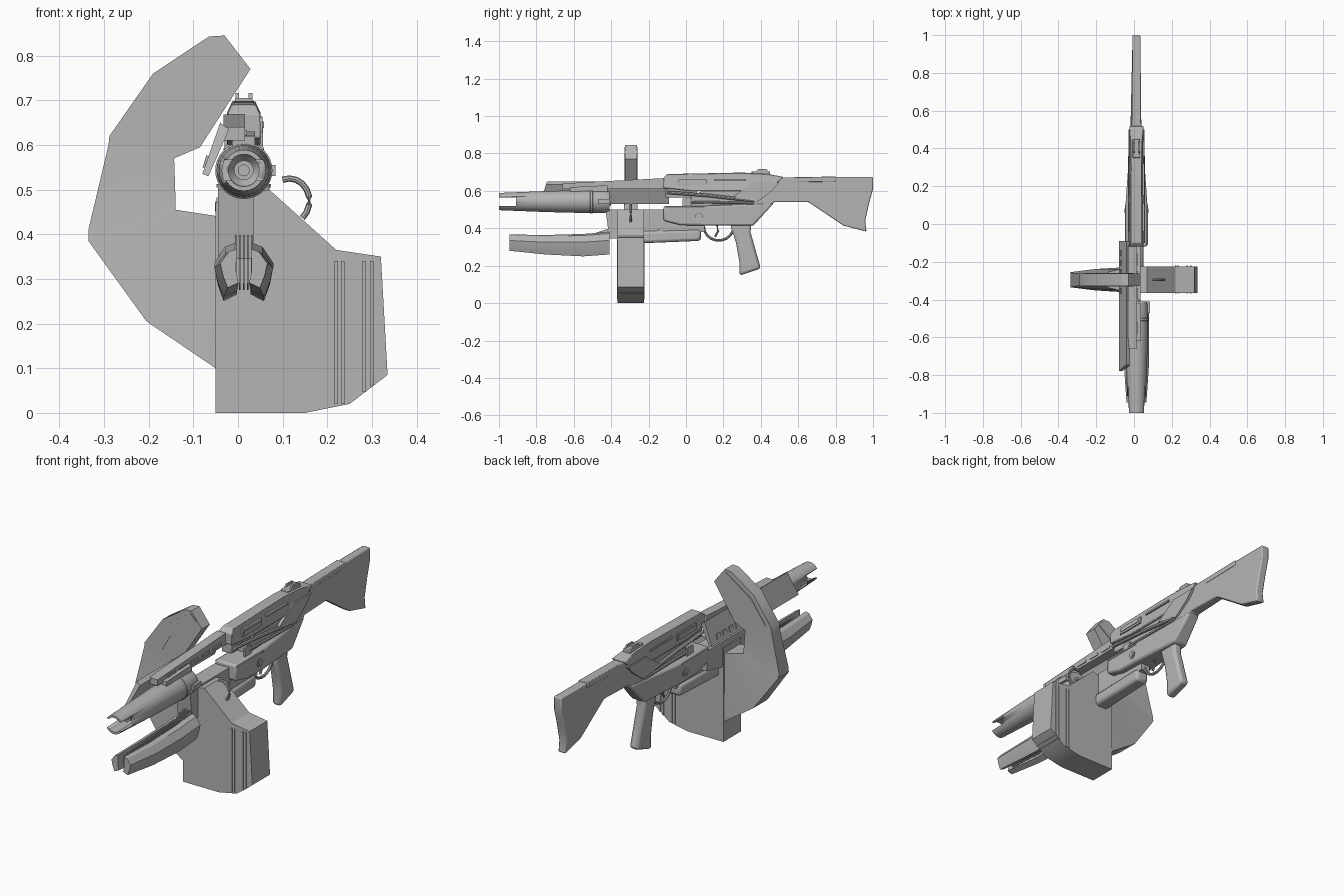
import bpy, bmesh
from math import sin, cos, pi, radians
from mathutils import Vector

if "Cube" in bpy.data.objects:
    bpy.data.objects.remove(bpy.data.objects["Cube"], do_unlink=True)

grey = (.46, .46, .46, 1)
metal = bpy.data.materials.new("plain_grey")
metal.use_nodes = True
metal.diffuse_color = grey
metal.node_tree.nodes["Principled BSDF"].inputs["Base Color"].default_value = grey

centre = .013                  # middle plane of the weapon
bore = .543                    # height of the bore line
feed = -.295                   # middle of the magazine and feed arm
muzzle, shroud_end = -1, -.41
well_front, receiver_front = -.43, -.12
lower_top, upper_base, upper_top = .52, .6, .69


def finish(name, bm, bevel=0):
    bmesh.ops.recalc_face_normals(bm, faces=bm.faces)
    mesh = bpy.data.meshes.new(name)
    bm.to_mesh(mesh)
    bm.free()
    mesh.materials.append(metal)
    part = bpy.data.objects.new(name, mesh)
    bpy.context.collection.objects.link(part)
    if bevel:
        edge = part.modifiers.new("edge", "BEVEL")
        edge.width, edge.segments, edge.limit_method = bevel, 2, "ANGLE"
    bpy.ops.object.select_all(action="DESELECT")
    bpy.context.view_layer.objects.active = part
    part.select_set(True)
    bpy.ops.object.shade_smooth_by_angle(angle=radians(30))
    return part


def loft(name, rings, bevel=0, closed=False):
    """Skin a list of equal rings, capping the ends unless closed."""
    bm = bmesh.new()
    rows = [[bm.verts.new(point) for point in ring] for ring in rings]
    pairs = list(zip(rows, rows[1:]))
    if closed:
        pairs.append((rows[-1], rows[0]))
    else:
        bm.faces.new(rows[0])
        bm.faces.new(rows[-1])
    for near, far in pairs:
        for i in range(len(near)):
            bm.faces.new((near[i - 1], near[i], far[i], far[i - 1]))
    return finish(name, bm, bevel)


def side(name, points, half, middle=centre, bevel=0):
    """Side profile (y, z) with a half width, fixed or as a rule of y and z."""
    width = half if callable(half) else (lambda y, z: half)
    return loft(name, [[(middle + s * width(y, z), y, z) for y, z in points] for s in (-1, 1)], bevel)


def front(name, points, start, end, bevel=0):
    """Front profile (x, z) run along y."""
    return loft(name, [[(x, y, z) for x, z in points] for y in (start, end)], bevel)


def box(name, x, y, z, bevel=0):
    """Box from its span along each axis."""
    (left, right), (low, high) = x, z
    return front(name, [(left, low), (right, low), (right, high), (left, high)], *y, bevel)


def plate(name, x, y, z, half=.004):
    """Thin plate lying on a side face at x."""
    return box(name, (x - half, x + half), y, z)


def circle(radius, count):
    return [(radius * cos(2 * pi * i / count), radius * sin(2 * pi * i / count)) for i in range(count)]


def lathe(name, profile, count=32):
    """Closed (y, radius) profile spun round the bore line."""
    rings = [[(centre + r * u, y, bore + r * v) for y, r in profile] for u, v in circle(1, count)]
    return loft(name, rings, closed=True)


def tube(name, path, radius, count=8):
    """Round rod along a path."""
    path = [Vector(point) for point in path]
    rings = []
    for i, point in enumerate(path):
        along = path[min(i + 1, len(path) - 1)] - path[max(i - 1, 0)]
        turn = along.to_track_quat("Z", "Y")
        rings.append([point + turn @ Vector((u, v, 0)) for u, v in circle(radius, count)])
    return loft(name, rings)


# Magazine with raised ribs on front and back
depth = .07
front("magazine", [(-.05, 0), (.15, 0), (.25, .02), (.335, .085), (.32, .35),
                   (.22, .365), (.07, .5), (-.05, .47)], feed - depth, feed + depth)
for x in (.22, .235, .283, .3):
    base = max(.02, x * .8 - .18)
    plate("magazine_rib", x, (feed - depth - .004, feed + depth + .004), (base, .34))
hook = [radians(a) for a in range(-50, 111, 20)]
tube("magazine_hook", [(.115 + .045 * cos(a), feed, .475 + .05 * sin(a)) for a in hook], .007)

# Feed arm: inner and outer edge stations, thinning as they rise
arm = [((-.01, .435), (-.05, .1)), ((-.075, .445), (-.205, .205)), ((-.14, .455), (-.335, .385)),
       ((-.14, .48), (-.335, .41)), ((-.143, .57), (-.29, .6)), ((-.085, .595), (-.288, .62)),
       ((-.04, .665), (-.19, .76)), ((.015, .75), (-.065, .843)), ((.028, .77), (-.03, .845))]
rings = []
for (inner, inner_z), (outer, outer_z) in arm:
    half = max(.032, .075 - .09 * outer_z)
    rings.append([(inner, feed - half, inner_z), (outer, feed - half, outer_z),
                  (outer, feed + half, outer_z), (inner, feed + half, inner_z)])
loft("feed_arm", rings)
front("feed_arm_panel", [(-.26, .62), (-.18, .735), (-.035, .835), (0, .8), (-.145, .69), (-.19, .61)],
      feed - .035, feed + .035)

# Barrel shroud with a slotted muzzle
shroud = lathe("barrel_shroud", [(muzzle, .046), (-.75, .056), (-.55, .061), (-.43, .06), (shroud_end, .054),
                                 (shroud_end, .02), (-.86, .02), (-.88, .034), (muzzle, .036)])
cutter = box("muzzle_cutter", (-.2, .2), (-1.1, -.91), (bore - .023, bore + .023))
cutter.hide_render = True
slot = shroud.modifiers.new("slot", "BOOLEAN")
slot.object, slot.operation, slot.solver = cutter, "DIFFERENCE", "EXACT"
bpy.context.view_layer.objects.active = shroud
bpy.ops.object.modifier_apply(modifier=slot.name)
bpy.data.objects.remove(cutter, do_unlink=True)
lathe("shroud_collar", [(-.52, .05), (-.51, .064), (-.5, .064), (-.49, .05)])
lathe("barrel", [(-.9, .012), (-.9, .022), (-.4, .022), (-.4, .012)])
box("shroud_catch", (.06, .084), (-.47, shroud_end), (bore - .012, bore + .012))

# Top rail with slots, and the slanted left guard with vents
rail = -.008
side("top_rail", [(-.66, .61), (-.66, .64), (receiver_front, .668), (-.1, .61)], .024, rail)
for i in range(5):
    start = -.58 + i * .09
    for s in (-1, 1):
        plate("rail_slot", rail + s * .024, (start, start + .06), (.622, .634))
    vent = -.37 + i * .05
    front("guard_vent", [(-.079, .55), (-.074, .55), (-.066, .575), (-.071, .577)], vent, vent + .03)
guard = [(-.08, .535), (-.066, .53), (-.02, .635), (-.04, .65)]
loft("left_guard", [[(x, y + rake * (z - .53), z) for x, z in guard] for y, rake in ((-.78, .3), (-.09, 0))])
side("rail_front_block", [(-.62, .59), (-.62, .62), (-.42, .63), (-.42, .59)], .025)

# Lower fore grip: two mirrored shells with cooling fins between
shell = [(.02, 1), (.042, .93), (.066, .63), (.058, .3), (.045, 0), (.015, .13), (.022, .45)]
for s, tag in ((1, "left"), (-1, "right")):
    loft("fore_grip_" + tag, [[(centre + s * x * wide, y, low + h * (high - low)) for x, h in shell]
                              for y, wide, low, high in ((-.945, .8, .28, .367), (-.75, 1, .26, .364),
                                                         (-.55, 1, .25, .37), (shroud_end, 1, .26, .38))])
for i in range(-2, 3):
    side("cooling_fin", [(-.9, .29), (-.9, .345), (-.5, .37), (shroud_end, .4), (shroud_end, .275)],
         .002, centre + i * .009)

# Magazine well and underside housing
side("magazine_well", [(well_front, .5), (-.1, .5), (-.1, .4), (-.37, .345), (shroud_end, .345)], .04, -.005)
side("lower_housing", [(-.24, .32), (-.24, .385), (.08, .393), (.08, .333)], .036, bevel=.015)
box("housing_mount", (-.012, .038), (receiver_front, .1), (.38, .43))

# Lower receiver, tapering to the rear
side("lower_receiver", [(receiver_front, lower_top), (receiver_front, .44), (-.03, .417), (.1, .414),
                        (.36, .414), (.47, .535), (.1, lower_top)],
     lambda y, z: .058 - .07 * max(0, y - .1), bevel=.01)

# Bolt mechanism between the receivers
side("bolt_carrier", [(.02, lower_top), (.02, .56), (.1, .61), (.45, .61), (.45, lower_top)], .026)
box("bolt_block", (-.015, .035), (-.11, .06), (.565, .61), bevel=.004)

# Upper receiver, slimmer along its top
side("upper_receiver", [(receiver_front, .615), (receiver_front, .67), (-.1, upper_top), (.3, .698), (.44, upper_top),
                        (.52, .675), (.47, .63), (.38, upper_base), (.02, upper_base)],
     lambda y, z: .027 if z > .685 else .038, bevel=.004)

# Rear sight
box("sight_base", (-.007, .033), (.35, .45), (.685, .705), bevel=.003)

# Side details repeated on both faces
for s, tag in ((1, "left"), (-1, "right")):
    face = centre + s * .057
    for name, radius, out in (("receiver_pin_", .02, .004), ("receiver_pin_cap_", .011, .007)):
        tube(name + tag, [(face, .07, .462), (face + s * out, .07, .462)], radius, 16)
    plate("receiver_strip_" + tag, face, (-.11, .1), (.505, .513))
    rod = centre + s * .036
    tube("guide_rod_" + tag, [(rod, -.1, .592), (rod, .12, .575), (rod, .36, .548)], .009)
    tube("return_rod_" + tag, [(rod, .02, .54), (rod, .36, .535)], .007)
    plate("linkage_" + tag, rod, (-.02, .03), (lower_top, .56))
    plate("port_frame_" + tag, rod, (-.04, .11), (.628, .662), half=.006)
    plate("port_cover_" + tag, rod, (-.03, .1), (.638, .652), half=.009)
    plate("receiver_rib_" + tag, rod, (.15, .32), (.655, .664), half=.006)
    side("side_brace_" + tag, [(.25, .57), (.36, .645), (.5, .645), (.46, upper_base), (.38, .54)], .007, rod)
    side("sight_ear_" + tag, [(.37, .7), (.385, .716), (.43, .716), (.445, .7)], .004, centre + s * .015)

# Shoulder stock with a slim wrist and raised cheek plate
side("stock", [(.34, .42), (.365, .42), (.47, .54), (.655, .54), (.7, .51), (.84, .415), (.965, .382),
               (.958, .44), (.978, .53), (1, .61), (1, .675), (.6, .673), (.44, .67), (.38, .62)],
     lambda y, z: max(.021, .036 - .06 * (y - .36)), bevel=.006)
side("cheek_plate", [(.52, .645), (.53, .672), (.8, .677), (.8, .65)], .024, bevel=.003)

# Pistol grip, trigger and guard
side("pistol_grip", [(.235, .425), (.35, .425), (.345, .38), (.4, .185), (.285, .147), (.285, .22), (.268, .32)],
     .025, bevel=.014)
sweep = [radians(a) for a in range(180, 361, 20)]
tube("trigger_guard", [(centre, .175 + .08 * cos(a), .41 + .075 * sin(a)) for a in sweep], .007)
tube("trigger", [(centre, .165, .42), (centre, .172, .385), (centre, .155, .355)], .006)
